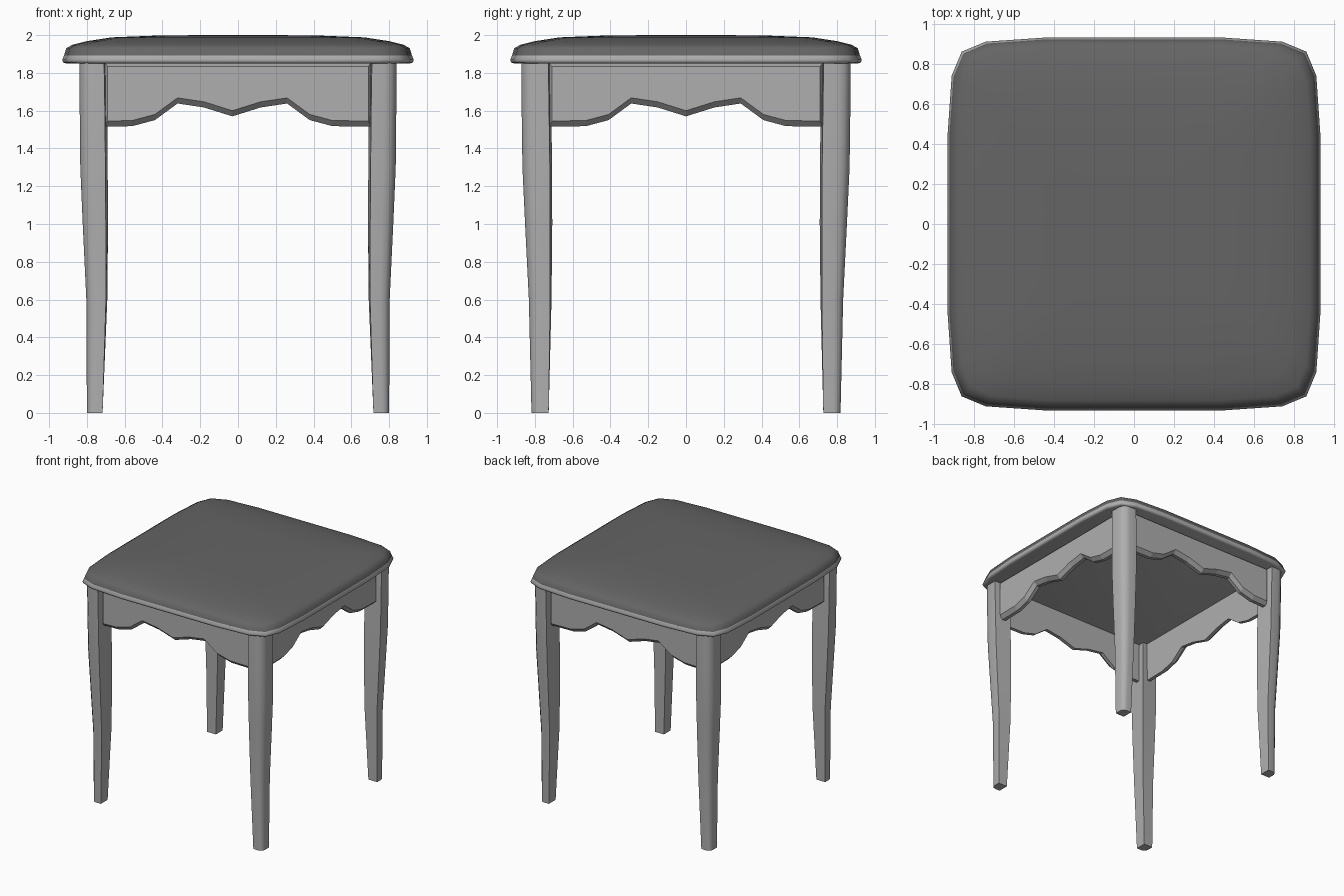
import bpy, bmesh, math

if "Cube" in bpy.data.objects:
    bpy.data.objects.remove(bpy.data.objects["Cube"])


def make_material(name, grey):
    m = bpy.data.materials.new(name)
    m.diffuse_color = (grey, grey, grey, 1)
    m.use_nodes = True
    m.node_tree.nodes["Principled BSDF"].inputs["Base Color"].default_value = m.diffuse_color
    return m


wood = make_material("wood", 0.43)
fabric = make_material("fabric", 0.13)


def loft(name, rings, smooth=35, material=wood):
    """Skin a stack of equal-length point loops and cap both ends."""
    bm = bmesh.new()
    loops = [[bm.verts.new(p) for p in ring] for ring in rings]
    n = len(loops[0])
    for a, b in zip(loops, loops[1:]):
        for i in range(n):
            j = (i + 1) % n
            bm.faces.new((a[i], a[j], b[j], b[i]))
    bm.faces.new(loops[0][::-1])
    bm.faces.new(loops[-1])
    bmesh.ops.recalc_face_normals(bm, faces=bm.faces)
    mesh = bpy.data.meshes.new(name)
    bm.to_mesh(mesh)
    bm.free()
    mesh.materials.append(material)
    obj = bpy.data.objects.new(name, mesh)
    bpy.context.collection.objects.link(obj)
    if smooth:
        bpy.ops.object.select_all(action='DESELECT')
        obj.select_set(True)
        bpy.context.view_layer.objects.active = obj
        bpy.ops.object.shade_smooth_by_angle(angle=math.radians(smooth))
    return obj


# Seat outline: one rounded corner turned four times
corner = [(0.93, -0.45), (0.93, 0.0), (0.93, 0.45), (0.91, 0.74),
          (0.86, 0.86), (0.74, 0.91)]
outline = []
for c, s in ((1, 0), (0, 1), (-1, 0), (0, -1)):
    outline += [(c * x - s * y, s * x + c * y) for x, y in corner]


def seat_stack(name, profile, material):
    loft(name, [[(x * k, y * k, z) for x, y in outline] for k, z in profile],
         60, material)


# Wooden seat board and the domed cushion on it
seat_stack("seat_board", [(0.98, 1.85), (0.996, 1.855), (1.0, 1.87), (0.99, 1.893)], wood)
seat_stack("cushion", [(0.99, 1.893), (0.978, 1.93), (0.945, 1.948), (0.86, 1.968),
                       (0.72, 1.988), (0.48, 1.997), (0.22, 2.0)], fabric)

# Tapered legs with a rounded outer corner: z, x inner/outer, y inner/outer
leg_sections = [(0.0, 0.717, 0.80, 0.727, 0.818), (0.6, 0.692, 0.803, 0.712, 0.832),
                (1.0, 0.688, 0.822, 0.708, 0.852), (1.3, 0.690, 0.835, 0.709, 0.866),
                (1.6, 0.693, 0.838, 0.713, 0.870), (1.852, 0.697, 0.84, 0.717, 0.872)]


def leg_ring(z, xi, xo, yi, yo, sx, sy):
    r = 0.45 * (xo - xi)
    flare = 0.012 * min(1, z)
    pts = [(xi, yi), (xo, yi + flare)]
    for a in (0, 30, 60, 90):
        t = math.radians(a)
        pts.append((xo - r + r * math.cos(t), yo - r + r * math.sin(t)))
    pts.append((xi + flare, yo))
    return [(sx * x, sy * y, z) for x, y in pts]


for sx, side in ((-1, "left"), (1, "right")):
    for sy, end in ((-1, "front"), (1, "back")):
        loft(f"{end}_{side}_leg", [leg_ring(*s, sx, sy) for s in leg_sections])

# Scalloped aprons with a bevelled outer edge
half_curve = [(0.53, 1.518), (0.41, 1.55), (0.29, 1.638), (0.15, 1.617)]


def apron(name, half, shift, face, place):
    low = ([(-u + shift, z) for u, z in half_curve] + [(shift, 1.57)]
           + [(u + shift, z) for u, z in half_curve[::-1]])

    def ring(depth, end_inset, lift, top):
        h = half - end_inset
        pts = [(-h, top), (-h, 1.515 + lift)]
        pts += [(u, z + lift) for u, z in low]
        pts += [(h, 1.515 + lift), (h, top)]
        return [place(u, depth, z) for u, z in pts]

    loft(name, [ring(face - 0.06, 0, 0, 1.852), ring(face - 0.03, 0, 0, 1.852),
                ring(face, 0.015, 0.03, 1.835)], 0)


for s, end, side in ((-1, "front", "left"), (1, "back", "right")):
    apron(f"{end}_apron", 0.705, -0.03, 0.83, lambda u, d, z: (u, s * d, z))
    apron(f"{side}_apron", 0.725, 0.0, 0.80, lambda u, d, z: (s * d, u, z))
